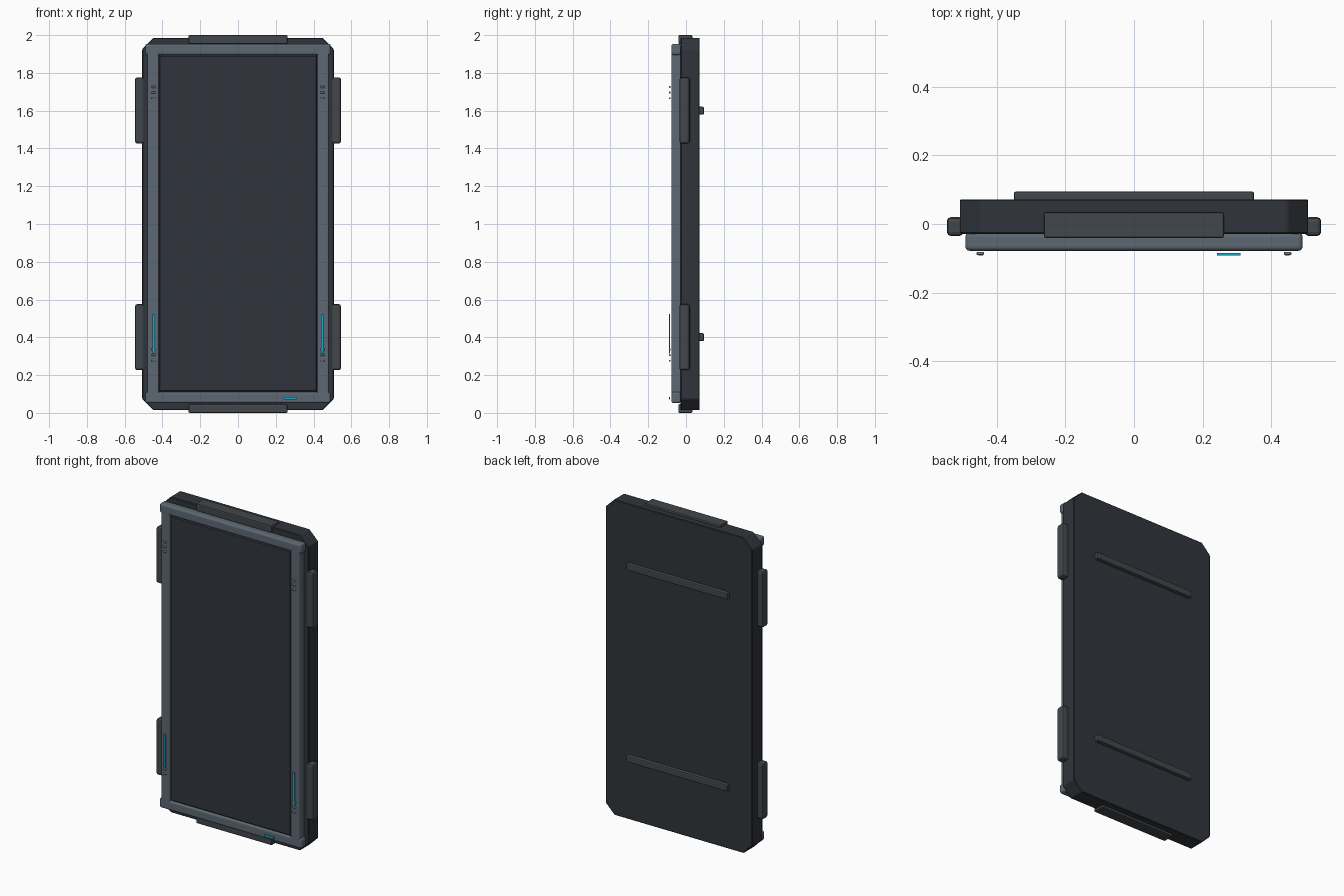
import bpy, bmesh
from mathutils import Vector

if "Cube" in bpy.data.objects:
    bpy.data.objects.remove(bpy.data.objects["Cube"])


def material(name, rgb):
    m = bpy.data.materials.new(name)
    m.diffuse_color = (*rgb, 1)
    m.use_nodes = True
    m.node_tree.nodes["Principled BSDF"].inputs["Base Color"].default_value = m.diffuse_color
    return m


SHELL = material("dark_shell", (0.030, 0.035, 0.043))
FRAME = material("steel_frame", (0.11, 0.14, 0.17))
PANEL = material("panel_dark", (0.030, 0.036, 0.046))
RUBBER = material("bumper_grey", (0.055, 0.062, 0.07))
STUD = material("stud_grey", (0.35, 0.37, 0.4))
GLOW = material("cyan_light", (0.01, 0.4, 0.6))


def finish(name, bm, mat, bevel, segments):
    bmesh.ops.recalc_face_normals(bm, faces=bm.faces)
    me = bpy.data.meshes.new(name)
    bm.to_mesh(me)
    bm.free()
    ob = bpy.data.objects.new(name, me)
    bpy.context.collection.objects.link(ob)
    me.materials.append(mat)
    if bevel:
        mod = ob.modifiers.new("edge_bevel", 'BEVEL')
        mod.width = bevel
        mod.segments = segments
        mod.limit_method = 'ANGLE'
    return ob


def box(name, x, y, z, mat, bevel=0.0, segments=2):
    """Box from (min, max) ranges on each axis."""
    bm = bmesh.new()
    bmesh.ops.create_cube(bm, size=1)
    lo, hi = Vector((x[0], y[0], z[0])), Vector((x[1], y[1], z[1]))
    for v in bm.verts:
        v.co = (lo + hi) / 2 + v.co * (hi - lo)
    return finish(name, bm, mat, bevel, segments)


def prism(name, outline, y0, y1, mat, bevel):
    """Extrude an x/z outline along y."""
    bm = bmesh.new()
    face = bm.faces.new([bm.verts.new((x, y0, z)) for x, z in outline])
    new = bmesh.ops.extrude_face_region(bm, geom=[face])["geom"]
    bmesh.ops.translate(bm, vec=(0, y1 - y0, 0),
                        verts=[g for g in new if isinstance(g, bmesh.types.BMVert)])
    return finish(name, bm, mat, bevel, 1)


def sides(lo, hi):
    """Left and right mirrored x ranges."""
    return (("left", (-hi, -lo)), ("right", (lo, hi)))


# Main slab with clipped corners
W, B, T, C = 0.507, 0.014, 1.986, 0.06
prism("body", [(-W + C, B), (W - C, B), (W, B + C), (W, T - C),
               (W - C, T), (-W + C, T), (-W, T - C), (-W, B + C)],
      -0.029, 0.072, SHELL, 0.004)

# Display panel, nearly flush with the frame, with a softened border
box("screen", (-0.421, 0.421), (-0.073, -0.02), (0.109, 1.897), PANEL, 0.009, 1)

# Front frame: two rails and two stiles
for end, z in (("bottom", (0.052, 0.111)), ("top", (1.895, 1.954))):
    box(f"frame_rail_{end}", (-0.491, 0.491), (-0.078, -0.026), z, FRAME, 0.012, 3)
for side, x in sides(0.419, 0.479):
    box(f"frame_stile_{side}", x, (-0.078, -0.026), (0.09, 1.916), FRAME, 0.006, 3)

# End bumpers
for end, z in (("bottom", (0.0, 0.046)), ("top", (1.953, 2.0))):
    box(f"end_bumper_{end}", (-0.262, 0.262), (-0.041, 0.034), z, RUBBER, 0.006)

# Side bumpers
for side, x in sides(0.497, 0.545):
    for end, z in (("lower", (0.226, 0.576)), ("upper", (1.426, 1.776))):
        box(f"side_bumper_{end}_{side}", x, (-0.035, 0.02), z, RUBBER, 0.012)

# Rear mounting bars
for end, z in (("lower", 0.401), ("upper", 1.60)):
    box(f"rear_bar_{end}", (-0.35, 0.35), (0.065, 0.095), (z - 0.021, z + 0.021), RUBBER, 0.007)

# Rows of small studs on the stiles
for side, x in sides(0.436, 0.458):
    for i, z in enumerate((0.276, 0.306, 0.336, 1.666, 1.696, 1.726)):
        box(f"stud_{i}_{side}", x, (-0.09, -0.081), (z - 0.005, z + 0.005), STUD, 0.002, 1)

# Indicator lights
for side, x in sides(0.440, 0.453):
    box(f"light_strip_{side}", x, (-0.091, -0.084), (0.314, 0.524), GLOW)
box("status_light", (0.242, 0.31), (-0.091, -0.084), (0.071, 0.083), GLOW)
